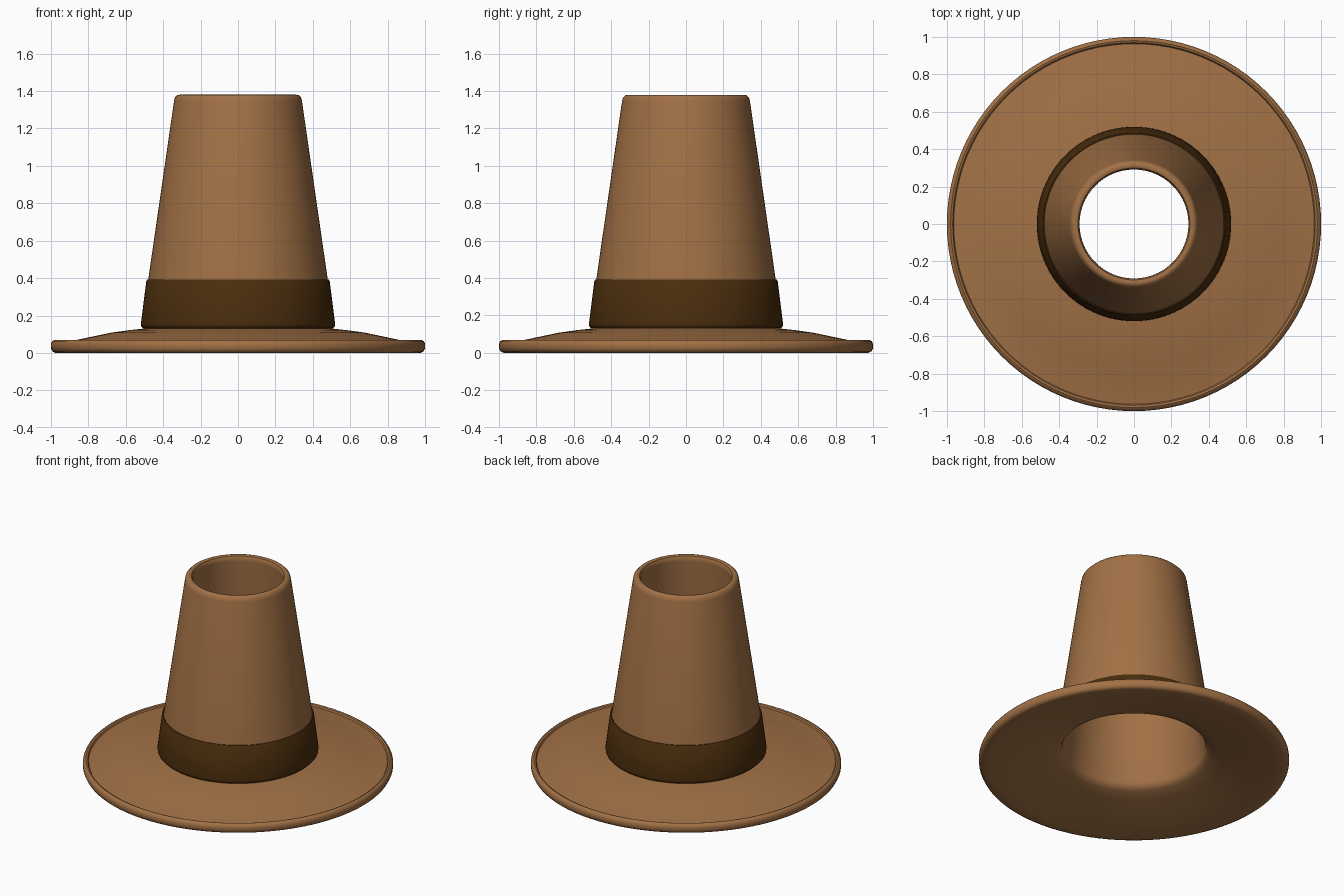
import bpy, bmesh, math

if "Cube" in bpy.data.objects:
    bpy.data.objects.remove(bpy.data.objects["Cube"])

SEGMENTS = 96


def material(name, rgb):
    m = bpy.data.materials.new(name)
    m.diffuse_color = (*rgb, 1)
    m.use_nodes = True
    m.node_tree.nodes["Principled BSDF"].inputs["Base Color"].default_value = m.diffuse_color
    return m


def lathe(name, profile, mat):
    """Spin a closed (radius, height) profile around z."""
    bm = bmesh.new()
    rings = []
    for i in range(SEGMENTS):
        a = 2 * math.pi * i / SEGMENTS
        rings.append([bm.verts.new((r * math.cos(a), r * math.sin(a), z)) for r, z in profile])
    n = len(profile)
    for i in range(SEGMENTS):
        p, q = rings[i], rings[(i + 1) % SEGMENTS]
        for j in range(n):
            k = (j + 1) % n
            bm.faces.new((p[j], q[j], q[k], p[k]))
    bmesh.ops.recalc_face_normals(bm, faces=bm.faces)
    me = bpy.data.meshes.new(name)
    bm.to_mesh(me)
    bm.free()
    ob = bpy.data.objects.new(name, me)
    bpy.context.collection.objects.link(ob)
    me.materials.append(mat)
    bpy.context.view_layer.objects.active = ob
    ob.select_set(True)
    bpy.ops.object.shade_smooth_by_angle(angle=math.radians(40))
    ob.select_set(False)
    return ob


felt = material("brown felt", (0.36, 0.165, 0.06))
ribbon = material("dark brown ribbon", (0.07, 0.027, 0.004))

# Brim and open-topped crown as one thin shell
lathe("hat_body", [
    # underside of the brim, from the crown opening outwards
    (0.462, 0.135), (0.472, 0.11), (0.50, 0.092), (0.58, 0.072), (0.72, 0.04),
    (0.84, 0.018), (0.92, 0.006), (0.975, 0.0),
    # rolled rim
    (0.992, 0.008), (1.0, 0.025), (1.0, 0.048), (0.993, 0.063), (0.98, 0.07),
    (0.969, 0.066), (0.963, 0.055),
    # top of the brim
    (0.87, 0.068), (0.78, 0.087), (0.68, 0.108), (0.58, 0.122), (0.505, 0.13),
    # outside of the crown and rounded lip
    (0.50, 0.15), (0.48, 0.39), (0.342, 1.345), (0.337, 1.365), (0.325, 1.377),
    (0.311, 1.38), (0.299, 1.375), (0.292, 1.36), (0.291, 1.34),
    # inside of the crown
    (0.43, 0.38),
], felt)

# Hat band
lathe("hat_band", [
    (0.475, 0.13), (0.507, 0.132), (0.517, 0.142), (0.519, 0.155),
    (0.490, 0.385), (0.485, 0.392), (0.465, 0.392),
], ribbon)
